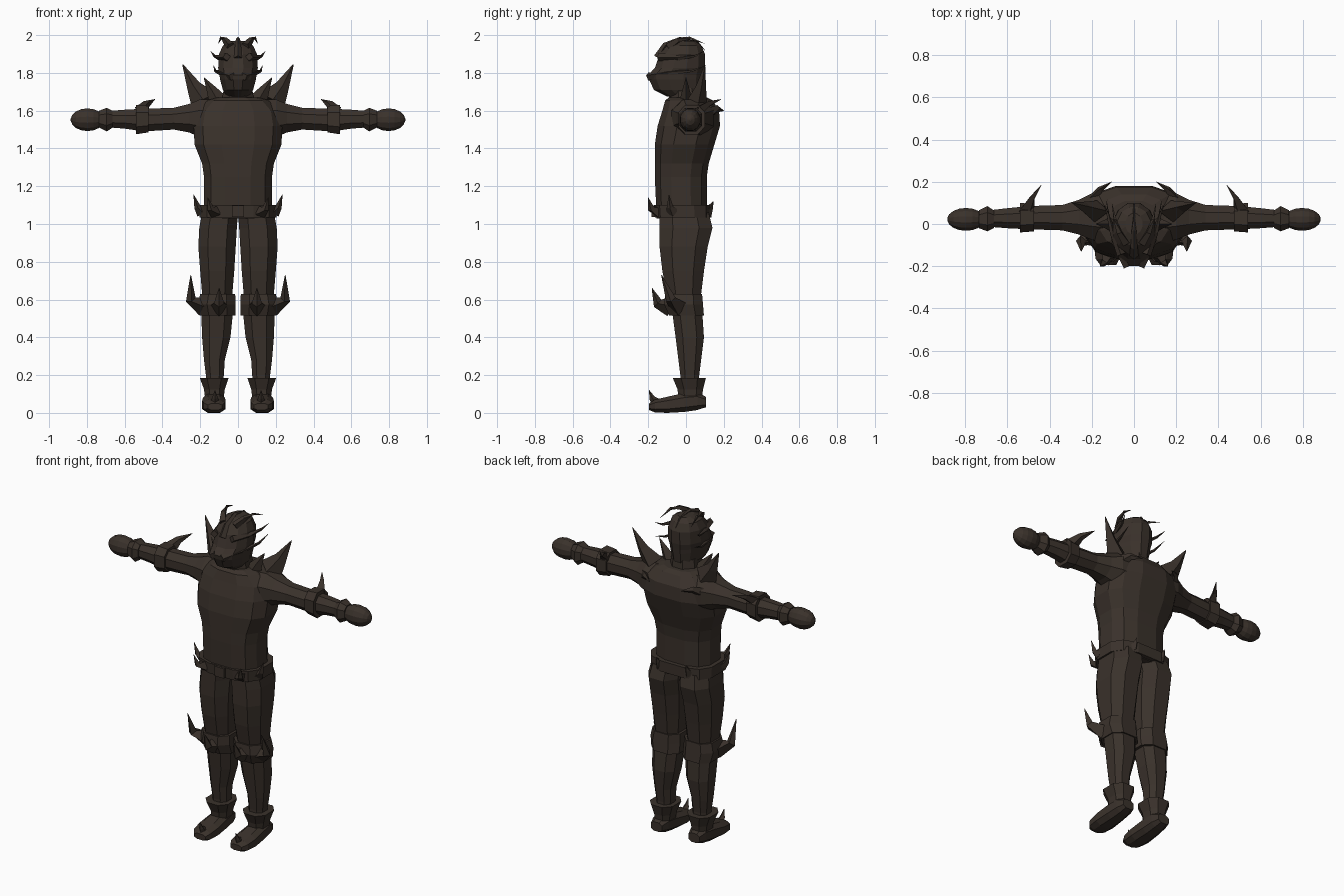
import bpy, bmesh, math
from mathutils import Vector

mat = bpy.data.materials.new("dark_brown")
mat.diffuse_color = (0.042, 0.031, 0.024, 1)


def finish(name, bm, mirror):
    bmesh.ops.recalc_face_normals(bm, faces=bm.faces[:])
    me = bpy.data.meshes.new(name)
    bm.to_mesh(me)
    bm.free()
    me.materials.append(mat)
    ob = bpy.data.objects.new(name, me)
    bpy.context.collection.objects.link(ob)
    if mirror:
        ob.modifiers.new("mirror", 'MIRROR').use_axis[0] = True
    return ob


def skin(name, rings, mirror):
    bm = bmesh.new()
    vs = [[bm.verts.new(p) for p in r] for r in rings]
    n = len(rings[0])
    for a, b in zip(vs, vs[1:]):
        for i in range(n):
            j = (i + 1) % n
            bm.faces.new((a[i], a[j], b[j], b[i]))
    bm.faces.new(vs[0])
    bm.faces.new(vs[-1][::-1])
    return finish(name, bm, mirror)


def loft(name, axis, secs, n=8, power=0.8, mirror=True):
    """Rounded sections (t, u0, u1, v0, v1) stacked along an axis."""
    rings = []
    k = math.cos(math.pi / n) ** power
    for t, u0, u1, v0, v1 in secs:
        ring = []
        for i in range(n):
            a = 2 * math.pi * (i + 0.5) / n
            c, s = math.cos(a), math.sin(a)
            c = math.copysign(abs(c) ** power, c) / k
            s = math.copysign(abs(s) ** power, s)
            if n % 4 == 0:
                s /= k
            u = (u0 + u1) / 2 + c * (u1 - u0) / 2
            v = (v0 + v1) / 2 + s * (v1 - v0) / 2
            ring.append({'x': (t, u, v), 'y': (u, t, v), 'z': (u, v, t)}[axis])
        rings.append(ring)
    return skin(name, rings, mirror)


def spike(name, pts, r, flat=1.0, mirror=True):
    """Four sided thorn tapering along a path."""
    pts = [Vector(p) for p in pts]
    rings = []
    for i, p in enumerate(pts):
        d = (pts[min(i + 1, len(pts) - 1)] - pts[max(i - 1, 0)]).normalized()
        u = d.cross(Vector((0, 1, 0))).normalized()
        v = d.cross(u)
        w = r * max(1 - i / (len(pts) - 1), 0.03)
        rings.append([p + u * w, p + v * w * flat, p - u * w, p - v * w * flat])
    return skin(name, rings, mirror)


# Torso and neck
loft("torso", 'z', [(1.03, -.18, .18, -.155, .11), (1.25, -.18, .18, -.165, .11),
     (1.32, -.19, .19, -.165, .12), (1.42, -.23, .23, -.165, .15),
     (1.52, -.235, .235, -.15, .18), (1.60, -.22, .22, -.125, .175),
     (1.655, -.16, .16, -.11, .14), (1.67, -.11, .11, -.09, .11)], 12, .75, False)
loft("neck", 'z', [(1.62, -.09, .09, -.09, .09), (1.72, -.075, .075, -.09, .08)], 8, 1, False)

# Head with protruding snout
loft("head", 'z', [(1.675, -.06, .06, -.10, .07), (1.71, -.08, .08, -.17, .085),
     (1.765, -.095, .095, -.195, .092), (1.79, -.098, .098, -.20, .095),
     (1.825, -.105, .105, -.165, .10), (1.90, -.10, .10, -.14, .10),
     (1.945, -.08, .08, -.10, .08), (1.968, -.04, .04, -.05, .05)], 12, 1, False)
spike("head_crest", [(0, -.15, 1.88), (0, -.11, 1.945), (0, -.03, 1.98), (0, .06, 1.965),
      (0, .10, 1.92)], .022, 1, False)
spike("top_horn", [(.04, -.09, 1.94), (.07, -.04, 1.975), (.09, .02, 1.985), (.105, .10, 1.955)], .024)
spike("brow_horn", [(.06, -.145, 1.885), (.10, -.04, 1.88), (.125, .05, 1.89), (.145, .095, 1.915)], .022)
spike("cheek_horn", [(.03, -.20, 1.78), (.09, -.09, 1.80), (.12, .03, 1.81), (.13, .11, 1.84)], .022)

# Arms and mitten hands
loft("arm", 'x', [(.08, -.10, .16, 1.43, 1.66), (.20, -.075, .145, 1.46, 1.66),
     (.26, -.05, .115, 1.485, 1.635), (.34, -.03, .09, 1.50, 1.615),
     (.50, -.025, .085, 1.49, 1.61), (.60, -.02, .075, 1.505, 1.605),
     (.73, -.01, .06, 1.515, 1.595)], 8, 1)
hand = []
for i in range(9):
    a = math.pi * (0.03 + 0.94 * i / 8)
    s = math.sin(a)
    hand.append((.797 - .089 * math.cos(a), .022 - .054 * s, .022 + .054 * s, 1.552 - .06 * s, 1.552 + .06 * s))
loft("hand", 'x', hand, 12, 1)
loft("elbow_band", 'x', [(.475, -.035, .095, 1.485, 1.625), (.54, -.04, .10, 1.475, 1.63)], 8, .8)
loft("wrist_band", 'x', [(.665, -.02, .065, 1.51, 1.60), (.695, -.035, .085, 1.49, 1.615),
     (.735, -.02, .065, 1.51, 1.60)], 8, .8)
spike("elbow_spike", [(.51, .06, 1.595), (.485, .12, 1.635), (.44, .185, 1.66)], .042, .7)

# Shoulder spikes
spike("shoulder_spike_large", [(.18, .06, 1.65), (.235, .08, 1.73), (.293, .10, 1.845)], .075, .7)
spike("shoulder_spike_small", [(.10, 0, 1.64), (.14, 0, 1.71), (.18, 0, 1.775)], .055, .7)
spike("back_spike", [(.20, .11, 1.58), (.16, .165, 1.61), (.105, .20, 1.60)], .04, .7)

# Belt, buckle and belt thorns
loft("belt", 'z', [(1.035, -.205, .205, -.165, .135), (1.10, -.205, .205, -.17, .135)], 12, .7, False)
spike("belt_side_thorn", [(.19, -.07, 1.065), (.215, -.085, 1.09), (.235, -.09, 1.155)], .035)
spike("belt_front_thorn", [(.12, -.145, 1.065), (.145, -.185, 1.08), (.16, -.20, 1.14)], .038)
spike("belt_back_thorn", [(.10, .11, 1.06), (.10, .13, 1.09), (.10, .145, 1.12)], .03)
bm = bmesh.new()
bmesh.ops.create_cube(bm, size=1)
for v in bm.verts:
    v.co = Vector((v.co.x * .065, v.co.y * .03 - .168, v.co.z * .06 + 1.068))
finish("buckle", bm, False)

# Legs
loft("thigh", 'z', [(.57, .03, .185, -.09, .08), (.63, .03, .19, -.10, .08),
     (.75, .02, .20, -.125, .095), (.88, .012, .21, -.14, .115),
     (.98, .006, .205, -.14, .14), (1.06, .0, .19, -.14, .12)])
loft("shin", 'z', [(.08, .085, .165, -.03, .07), (.20, .075, .17, -.03, .07),
     (.28, .07, .18, -.04, .08), (.40, .04, .19, -.055, .095), (.55, .025, .195, -.075, .085)])

# Knee guards with upswept thorns
loft("knee_guard", 'z', [(.515, .012, .20, -.09, .095), (.575, .012, .212, -.115, .09),
     (.63, .015, .20, -.11, .085)], 8, .75)
spike("knee_side_thorn", [(.18, -.04, .565), (.25, -.08, .60), (.25, -.13, .73)], .055)
spike("knee_front_thorn", [(.10, -.085, .565), (.10, -.15, .58), (.10, -.18, .66)], .055)

# Ankle cuffs and shoes
loft("ankle_cuff", 'z', [(.085, .075, .175, -.04, .085), (.125, .07, .18, -.045, .09),
     (.185, .05, .202, -.07, .105)])
loft("shoe", 'y', [(-.195, .085, .16, .015, .05), (-.165, .07, .182, .003, .07),
     (-.10, .065, .19, 0, .085), (-.01, .07, .185, .005, .105),
     (.06, .075, .178, .015, .11), (.105, .09, .165, .03, .085)], 8, .75)
spike("toe_claw", [(.122, -.155, .05), (.122, -.18, .08), (.122, -.195, .12)], .03)
